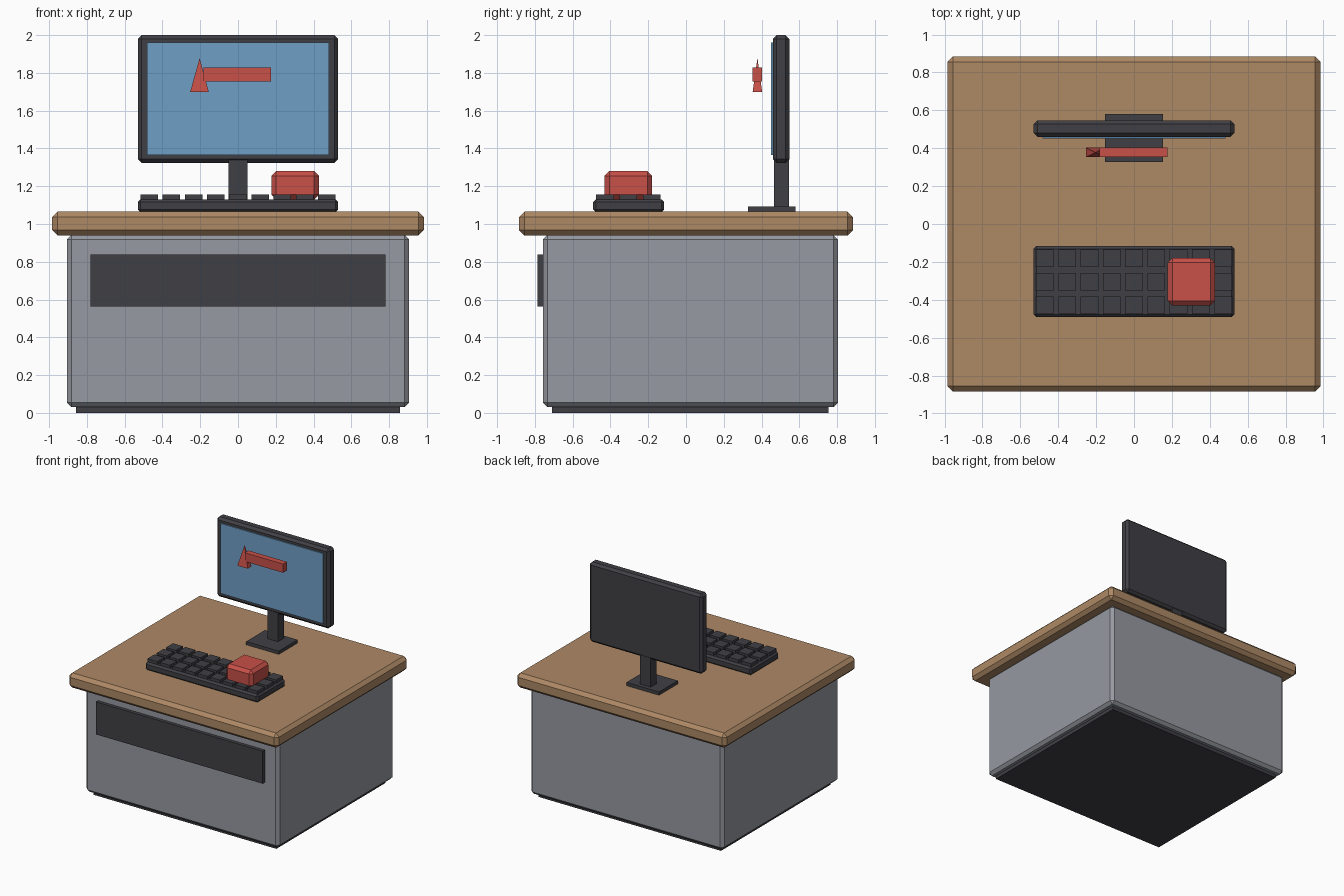
import bpy, bmesh
from mathutils import Vector

if "Cube" in bpy.data.objects:
    bpy.data.objects.remove(bpy.data.objects["Cube"])


def material(name, rgb):
    m = bpy.data.materials.new(name)
    m.diffuse_color = (*rgb, 1)
    m.use_nodes = True
    m.node_tree.nodes["Principled BSDF"].inputs["Base Color"].default_value = m.diffuse_color
    return m


WOOD = material("wood", (0.42, 0.25, 0.13))
GREY = material("cabinet_grey", (0.305, 0.319, 0.356))
DARK = material("dark_plastic", (0.051, 0.051, 0.060))
BLUE = material("screen_blue", (0.162, 0.347, 0.565))
RED = material("red", (0.578, 0.080, 0.065))


def finish(name, bm, mat):
    mesh = bpy.data.meshes.new(name)
    bm.to_mesh(mesh)
    bm.free()
    mesh.materials.append(mat)
    obj = bpy.data.objects.new(name, mesh)
    bpy.context.collection.objects.link(obj)
    return obj


def add_box(bm, x, y, z):
    """Add a box given its (min, max) on each axis."""
    verts = bmesh.ops.create_cube(bm, size=1)["verts"]
    for v in verts:
        v.co = Vector([(lo + hi) / 2 + c * (hi - lo)
                       for c, (lo, hi) in zip(v.co, (x, y, z))])


def box(name, x, y, z, mat, chamfer=0):
    bm = bmesh.new()
    add_box(bm, x, y, z)
    if chamfer:
        bmesh.ops.bevel(bm, geom=bm.edges[:], offset=chamfer, segments=1,
                        affect='EDGES')
    return finish(name, bm, mat)


# Desk
box("plinth", (-0.857, 0.857), (-0.71, 0.755), (0, 0.06), DARK)
box("cabinet", (-0.906, 0.906), (-0.758, 0.804), (0.03, 0.942), GREY, 0.024)
box("front_panel", (-0.782, 0.782), (-0.787, -0.75), (0.562, 0.838), DARK)
box("tabletop", (-0.984, 0.984), (-0.884, 0.884), (0.94, 1.065), WOOD, 0.028)

# Monitor
box("monitor_foot", (-0.153, 0.153), (0.328, 0.58), (1.06, 1.093), DARK)
box("monitor_neck", (-0.05, 0.05), (0.465, 0.544), (1.08, 1.34), DARK)
box("monitor_case", (-0.53, 0.53), (0.46, 0.547), (1.323, 2.0), DARK, 0.02)
box("screen", (-0.482, 0.482), (0.451, 0.47), (1.366, 1.96), BLUE)

# Keyboard with a 9 x 3 grid of keys
box("keyboard_base", (-0.53, 0.53), (-0.492, -0.116), (1.062, 1.131), DARK, 0.015)
keys = bmesh.new()
for col in range(-4, 5):
    for row in range(-1, 2):
        cx, cy = col * 0.1176, -0.305 + row * 0.124
        add_box(keys, (cx - 0.0465, cx + 0.0465), (cy - 0.0465, cy + 0.0465),
                (1.12, 1.157))
finish("keys", keys, DARK)

# Red block resting on the keyboard
box("red_block", (0.177, 0.428), (-0.431, -0.179), (1.13, 1.28), RED, 0.025)

# Arrow floating in front of the screen: shaft and four-sided pyramid head
box("arrow_shaft", (-0.182, 0.176), (0.353, 0.403), (1.754, 1.828), RED)
head = bmesh.new()
apex = head.verts.new((-0.203, 0.378, 1.878))
base = [head.verts.new((x, y, 1.70)) for x, y in
        ((-0.253, 0.353), (-0.155, 0.353), (-0.155, 0.403), (-0.253, 0.403))]
head.faces.new(base[::-1])
for i in range(4):
    head.faces.new((base[i], base[(i + 1) % 4], apex))
finish("arrow_head", head, RED)
